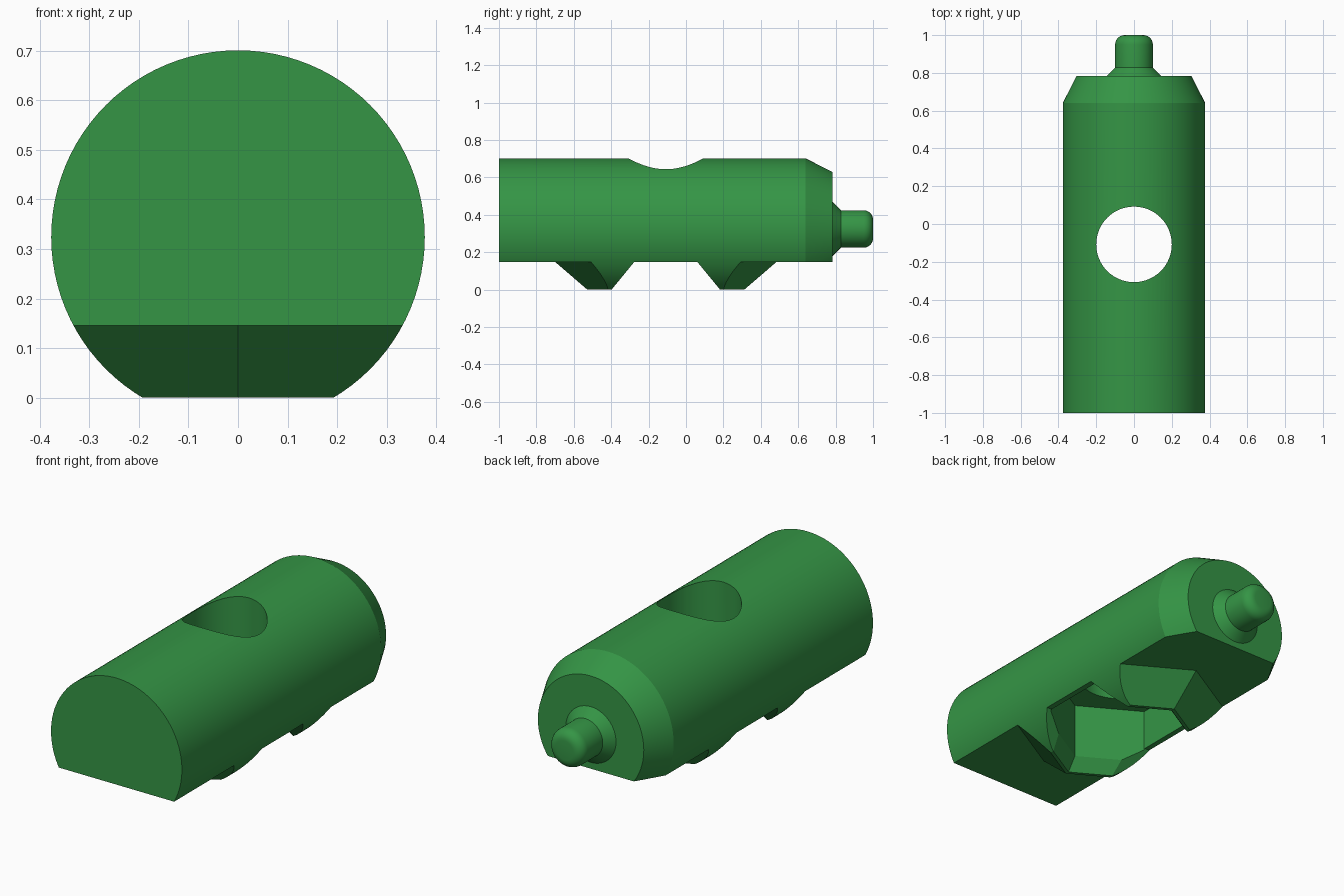
import bpy, bmesh, math

if "Cube" in bpy.data.objects:
    bpy.data.objects.remove(bpy.data.objects["Cube"])

CZ = 0.324    # height of the long axis
CY = -0.108   # centre of hole, pocket and feet
FLAT = 0.146  # height of the flat underside

green = bpy.data.materials.new("green")
green.diffuse_color = (0.035, 0.30, 0.06, 1)
green.use_nodes = True
green.node_tree.nodes["Principled BSDF"].inputs["Base Color"].default_value = green.diffuse_color


def loft(name, rings, closed=False):
    """Skin a stack of equal-sized point rings; cap the ends."""
    bm = bmesh.new()
    rows = [[bm.verts.new(p) for p in r] for r in rings]
    n = len(rows[0])
    for a, b in zip(rows, rows[1:]):
        for i in range(n):
            j = (i + 1) % n
            bm.faces.new((a[i], a[j], b[j], b[i]))
    bm.faces.new(rows[0][::-1])
    bm.faces.new(rows[-1])
    bmesh.ops.recalc_face_normals(bm, faces=bm.faces)
    me = bpy.data.meshes.new(name)
    bm.to_mesh(me)
    bm.free()
    me.materials.append(green)
    ob = bpy.data.objects.new(name, me)
    bpy.context.collection.objects.link(ob)
    return ob


def polygon(r, z, n, y=CY):
    """Horizontal ring with a corner on the y axis."""
    return [(r * math.sin(2 * math.pi * i / n), y + r * math.cos(2 * math.pi * i / n), z)
            for i in range(n)]


def stack(name, profile, n):
    return loft(name, [polygon(r, z, n) for r, z in profile])


def box(name, x, y0, y1, z0, z1):
    return loft(name, [[(-x, y0, z), (x, y0, z), (x, y1, z), (-x, y1, z)] for z in (z0, z1)])


def boolean(target, tool, op):
    """Apply a boolean at once and remove the tool."""
    m = target.modifiers.new(op, 'BOOLEAN')
    m.operation, m.object, m.solver = op, tool, 'EXACT'
    bpy.context.view_layer.update()
    me = bpy.data.meshes.new_from_object(
        target.evaluated_get(bpy.context.evaluated_depsgraph_get()))
    target.modifiers.clear()
    target.data = me
    bpy.data.objects.remove(tool)


# Barrel and end pin, turned about the long axis
profile = [(0.377, -1), (0.377, 0.64), (0.305, 0.783), (0.145, 0.783), (0.1, 0.828)]
profile += [(0.05 + 0.05 * math.cos(a), 0.95 + 0.05 * math.sin(a))
            for a in (math.pi / 2 * i / 6 for i in range(7))]
N = 96
body = loft("barrel", [[(r * math.sin(2 * math.pi * i / N), y, CZ + r * math.cos(2 * math.pi * i / N))
                        for i in range(N)] for r, y in profile])

# Flat underside with a tapered six-sided boss left standing as the feet
keep = box("keep_block", 1, -1.5, 1.5, FLAT, 1.5)
slope = 0.17 / FLAT
boss = stack("boss", [(0.42, 0), (0.42 + 0.2 * slope, 0.2)], 6)
boolean(keep, boss, 'UNION')
boolean(body, keep, 'INTERSECT')

# Six-sided pocket with a flared mouth
boolean(body, stack("pocket", [(0.414, -0.02), (0.35, 0.07), (0.35, 0.36)], 6), 'DIFFERENCE')

# Gap between the two feet, open to both sides
gap = [(-0.306, -0.02), (0.306, -0.02), (0.17, FLAT), (-0.17, FLAT)]
boolean(body, loft("gap", [[(x, CY + y, z) for y, z in gap] for x in (-0.6, 0.6)]), 'DIFFERENCE')

# Round hole through the top
boolean(body, stack("hole", [(0.2, 0.25), (0.2, 1)], 64), 'DIFFERENCE')

bpy.context.view_layer.objects.active = body
body.select_set(True)
bpy.ops.object.shade_smooth_by_angle(angle=math.radians(20))
